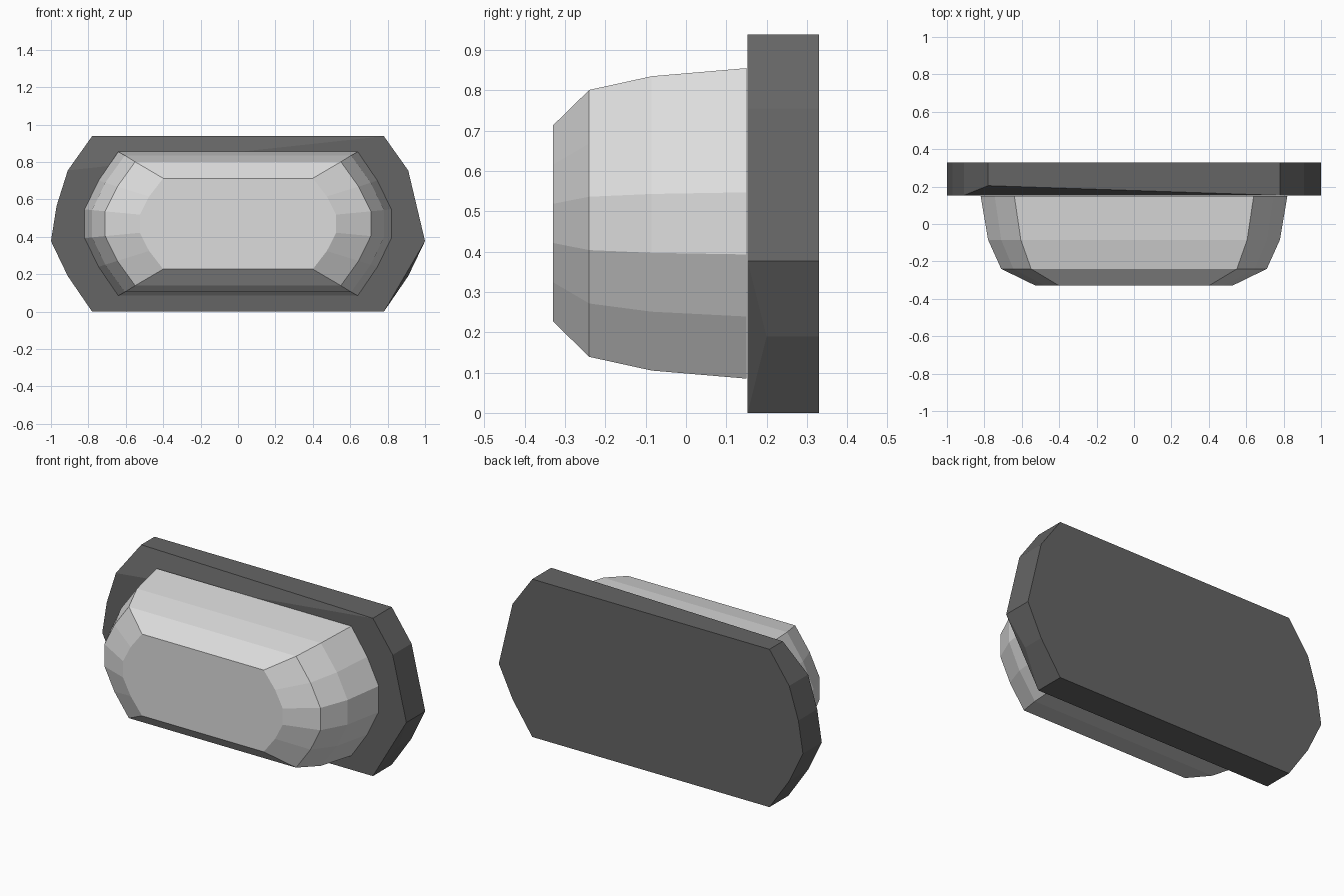
import bpy, bmesh

if "Cube" in bpy.data.objects:
    bpy.data.objects.remove(bpy.data.objects["Cube"])


def material(name, v):
    m = bpy.data.materials.new(name)
    m.diffuse_color = (v, v, v, 1)
    m.use_nodes = True
    m.node_tree.nodes["Principled BSDF"].inputs["Base Color"].default_value = m.diffuse_color
    return m


def loft(name, rings, mat):
    """Join matching outlines of (x, y, z) points and cap both ends."""
    bm = bmesh.new()
    vs = [[bm.verts.new(p) for p in r] for r in rings]
    n = len(vs[0])
    for a, b in zip(vs, vs[1:]):
        for i in range(n):
            j = (i + 1) % n
            bm.faces.new((a[i], a[j], b[j], b[i]))
    return bm, vs


def finish(name, bm, mat):
    bmesh.ops.recalc_face_normals(bm, faces=bm.faces)
    me = bpy.data.meshes.new(name)
    bm.to_mesh(me)
    bm.free()
    me.materials.append(mat)
    ob = bpy.data.objects.new(name, me)
    bpy.context.collection.objects.link(ob)


light = material("light grey", 0.72)
dark = material("dark grey", 0.13)

# Lens cover: elongated octagon-like rings narrowing to the front
# each ring: y, x at corner / middle / end, z half height
HALF = [(0.15, 0.64, 0.745, 0.82, 0.385), (-0.085, 0.605, 0.71, 0.78, 0.365),
        (-0.24, 0.55, 0.645, 0.71, 0.331), (-0.33, 0.40, 0.475, 0.525, 0.243)]
rings = []
for y, x1, x2, x3, h in HALF:
    right = [(x1, -h), (x2, -0.6 * h), (x3, -0.2 * h), (x3, 0.2 * h), (x2, 0.6 * h), (x1, h)]
    outline = right + [(-x, z) for x, z in reversed(right)]
    rings.append([(x, y, 0.47 + z) for x, z in outline])
bm, vs = loft("lens_cover", rings, light)
bm.faces.new(vs[-1])
bm.faces.new(vs[0])
finish("lens_cover", bm, light)

# Back plate: slightly irregular outline with two chipped front corners
outline = [(0.78, 0), (0.91, 0.19), (1, 0.377), (0.91, 0.755), (0.78, 0.938),
           (-0.78, 0.938), (-0.91, 0.755), (-0.97, 0.565), (-1, 0.377), (-0.91, 0.19), (-0.78, 0)]
chips = {1: 0.2, 5: 0.205}
front = [(x, chips.get(i, 0.153), z) for i, (x, z) in enumerate(outline)]
back = [(x, 0.33, z) for x, z in outline]
bm, vs = loft("back_plate", [front, back], dark)
bm.faces.new(vs[1])
f = vs[0]
for i in chips:
    bm.faces.new((f[i - 1], f[i], f[i + 1]))
bm.faces.new([v for i, v in enumerate(f) if i not in chips])
finish("back_plate", bm, dark)
